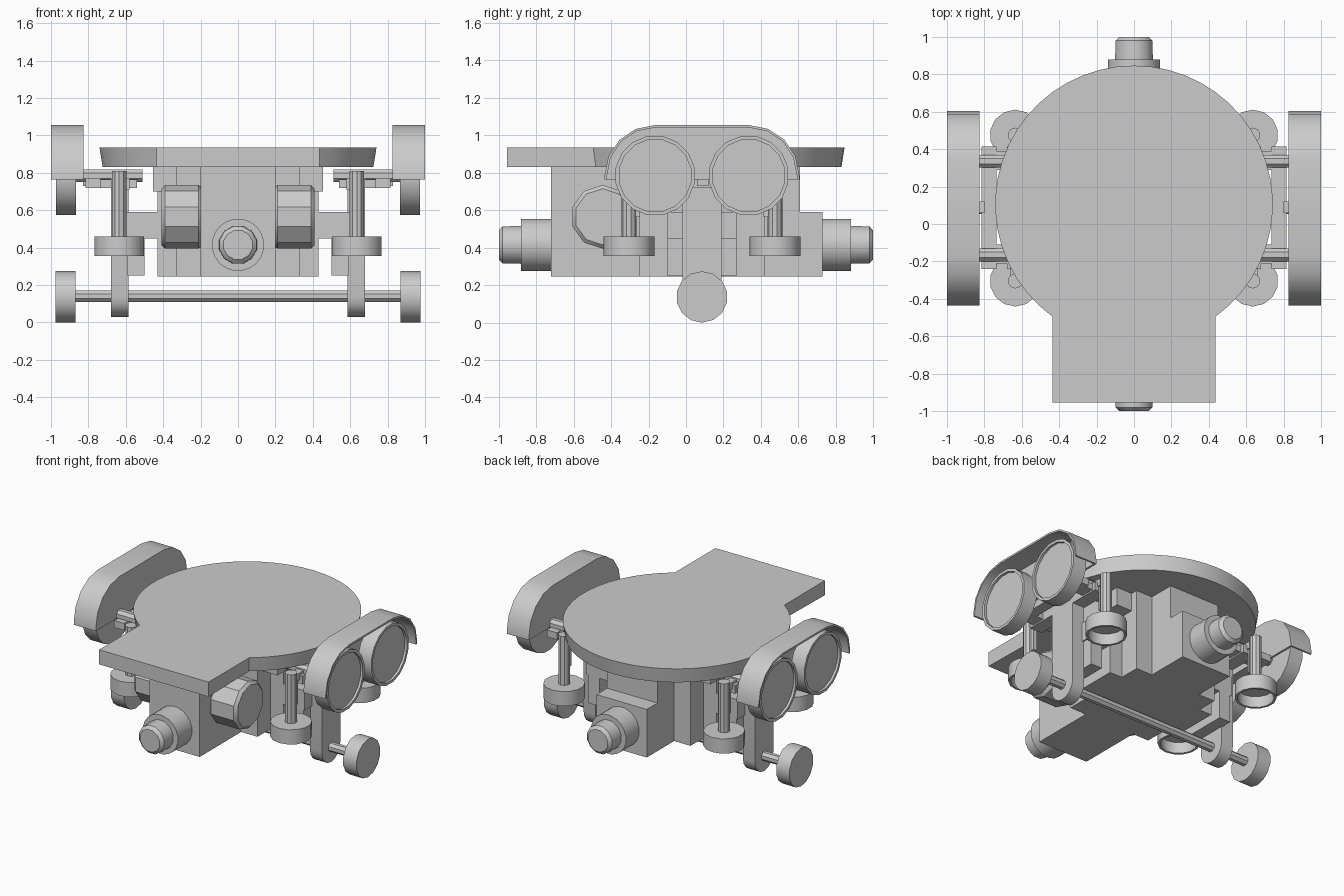
import bpy, bmesh
from math import sin, cos, pi, radians

if "Cube" in bpy.data.objects:
    bpy.data.objects.remove(bpy.data.objects["Cube"])


def finish(name, bm):
    bmesh.ops.recalc_face_normals(bm, faces=bm.faces[:])
    me = bpy.data.meshes.new(name)
    bm.to_mesh(me)
    bm.free()
    ob = bpy.data.objects.new(name, me)
    bpy.context.collection.objects.link(ob)
    return ob


def smooth(ob, angle=32):
    bpy.ops.object.select_all(action='DESELECT')
    bpy.context.view_layer.objects.active = ob
    ob.select_set(True)
    bpy.ops.object.shade_smooth_by_angle(angle=radians(angle))


def place(axis, a, b, h):
    # maps two cross-section coordinates and a height along the axis
    return {'x': (h, a, b), 'y': (a, h, b), 'z': (a, b, h)}[axis]


def box(name, x0, x1, y0, y1, z0, z1):
    return prism(name, [(x0, y0), (x1, y0), (x1, y1), (x0, y1)], 'z', z0, z1)


def prism(name, pts, axis, h0, h1, pts_end=None):
    bm = bmesh.new()
    lo = [bm.verts.new(place(axis, a, b, h0)) for a, b in pts]
    hi = [bm.verts.new(place(axis, a, b, h1)) for a, b in (pts_end or pts)]
    n = len(pts)
    bm.faces.new(lo)
    bm.faces.new(hi)
    for i in range(n):
        bm.faces.new((lo[i], lo[(i + 1) % n], hi[(i + 1) % n], hi[i]))
    return finish(name, bm)


def lathe(name, profile, n, axis, ca, cb, shade=True):
    # profile = (radius, position along axis); both ends are capped
    bm = bmesh.new()
    rings = [[bm.verts.new(place(axis, ca + r * cos(2 * pi * (i + .5) / n),
                                 cb + r * sin(2 * pi * (i + .5) / n), h))
              for i in range(n)] for r, h in profile]
    for p, q in zip(rings, rings[1:]):
        for i in range(n):
            bm.faces.new((p[i], p[(i + 1) % n], q[(i + 1) % n], q[i]))
    bm.faces.new(rings[0])
    bm.faces.new(rings[-1])
    ob = finish(name, bm)
    if shade:
        smooth(ob)
    return ob


# Keyhole deck plate, slightly narrower underneath around the disc
def keyhole(r):
    a0 = -0.943
    n = 40
    arc = [(r * cos(a0 + (pi - 2 * a0) * i / n), 0.105 + r * sin(a0 + (pi - 2 * a0) * i / n))
           for i in range(n + 1)]
    return arc + [(-0.435, -0.955), (0.435, -0.955)]


smooth(prism('deck_plate', keyhole(0.725), 'z', 0.83, 0.935, keyhole(0.742)))

# Stepped body
box('front_column', -0.2, 0.2, -0.72, -0.2, 0.245, 0.835)
box('rear_column', -0.2, 0.2, 0.2, 0.61, 0.245, 0.835)
box('rear_step', -0.2, 0.2, 0.6, 0.73, 0.245, 0.59)
box('middle_body', -0.43, 0.43, -0.1, 0.27, 0.245, 0.835)
box('inner_body', -0.33, 0.33, -0.25, 0.42, 0.245, 0.835)
box('upper_body', -0.455, 0.455, -0.2, 0.37, 0.7, 0.835)

# Front and rear nozzles
for s, label in ((-1, 'front'), (1, 'rear')):
    lathe(label + '_nozzle_collar', [(0.14, s * 0.7), (0.14, s * 0.88)], 20, 'y', 0, 0.415)
    lathe(label + '_nozzle_tip', [(0.105, s * 0.86), (0.102, s * 0.98), (0.08, s * 1.0)],
          12, 'y', 0, 0.415)

# Low cross axle
lathe('lower_axle', [(0.033, -0.89), (0.033, 0.89)], 8, 'x', 0.085, 0.14)

WHEEL_Y = (-0.165, 0.335)
WHEEL_Z = 0.785


def fender_arc(r):
    left = [(WHEEL_Y[0] - r * cos(i * pi / 8), WHEEL_Z + r * sin(i * pi / 8)) for i in range(5)]
    right = [(WHEEL_Y[1] + r * cos(i * pi / 8), WHEEL_Z + r * sin(i * pi / 8)) for i in range(4, -1, -1)]
    return [(left[0][0], 0.765)] + left + right + [(right[-1][0], 0.765)]


for s, side in ((-1, 'left'), (1, 'right')):
    # Round drum beside the front column
    lathe(side + '_drum', [(0.155, s * 0.19), (0.17, s * 0.21), (0.17, s * 0.39), (0.15, s * 0.41)],
          10, 'x', -0.445, 0.565)

    # Fender shell with an inner wall
    shell = prism(side + '_fender', fender_arc(0.27) + fender_arc(0.257)[::-1], 'x', s * 0.825, s * 1.0)
    smooth(shell)
    prism(side + '_fender_wall', fender_arc(0.265), 'x', s * 0.825, s * 0.84)

    # Upper wheels with recessed faces, and their axles
    for i, y in enumerate(WHEEL_Y):
        lathe(f'{side}_upper_wheel_{i}',
              [(0.215, s * 0.865), (0.215, s * 0.972), (0.195, s * 0.972), (0.195, s * 0.955)],
              16, 'x', y, WHEEL_Z)
        lathe(f'{side}_upper_axle_{i}', [(0.037, s * 0.51), (0.037, s * 0.87)], 8, 'x', y, WHEEL_Z)

    # Suspension frame under the axles
    def sbox(name, x0, x1, *rest):
        box(side + '_' + name, s * x0, s * x1, *rest)
    sbox('frame_rail', 0.735, 0.815, -0.24, 0.415, 0.72, 0.77)
    sbox('frame_front_arm', 0.54, 0.74, -0.21, -0.11, 0.72, 0.765)
    sbox('frame_rear_arm', 0.54, 0.74, 0.29, 0.39, 0.72, 0.765)
    sbox('frame_inner_rail', 0.58, 0.68, -0.24, 0.415, 0.71, 0.77)
    sbox('frame_pin', 0.8, 0.83, 0.06, 0.12, 0.73, 0.79)

    # Bracket carrying the lower axle, with rounded foot
    foot = [(0.085 + 0.105 * cos(pi + i * pi / 8), 0.135 + 0.105 * sin(pi + i * pi / 8)) for i in range(9)]
    smooth(prism(side + '_bracket', [(-0.02, 0.73)] + foot + [(0.19, 0.73)], 'x', s * 0.585, s * 0.68))
    sbox('bracket_mount', 0.4, 0.6, -0.1, 0.27, 0.45, 0.59)
    sbox('bracket_block', 0.5, 0.59, -0.1, 0.27, 0.25, 0.46)

    # Lower wheel
    lathe(side + '_lower_wheel', [(0.137, s * 0.87), (0.137, s * 0.975)], 14, 'x', 0.085, 0.137)

    # Downward thruster cups on posts
    for end, y, d in (('front', -0.305, 1), ('rear', 0.475, -1)):
        lathe(f'{side}_{end}_post', [(0.04, 0.44), (0.04, 0.81)], 10, 'z', s * 0.635, y)
        lathe(f'{side}_{end}_cup',
              [(0.12, 0.435), (0.12, 0.355), (0.136, 0.355), (0.136, 0.46)],
              14, 'z', s * 0.635, y)
        sbox(end + '_post_strut', 0.62, 0.65, *sorted((y + d * 0.02, y + d * 0.06)), 0.565, 0.77)
        sbox(end + '_post_link', 0.61, 0.66, *sorted((y, y + d * 0.13)), 0.74, 0.79)
